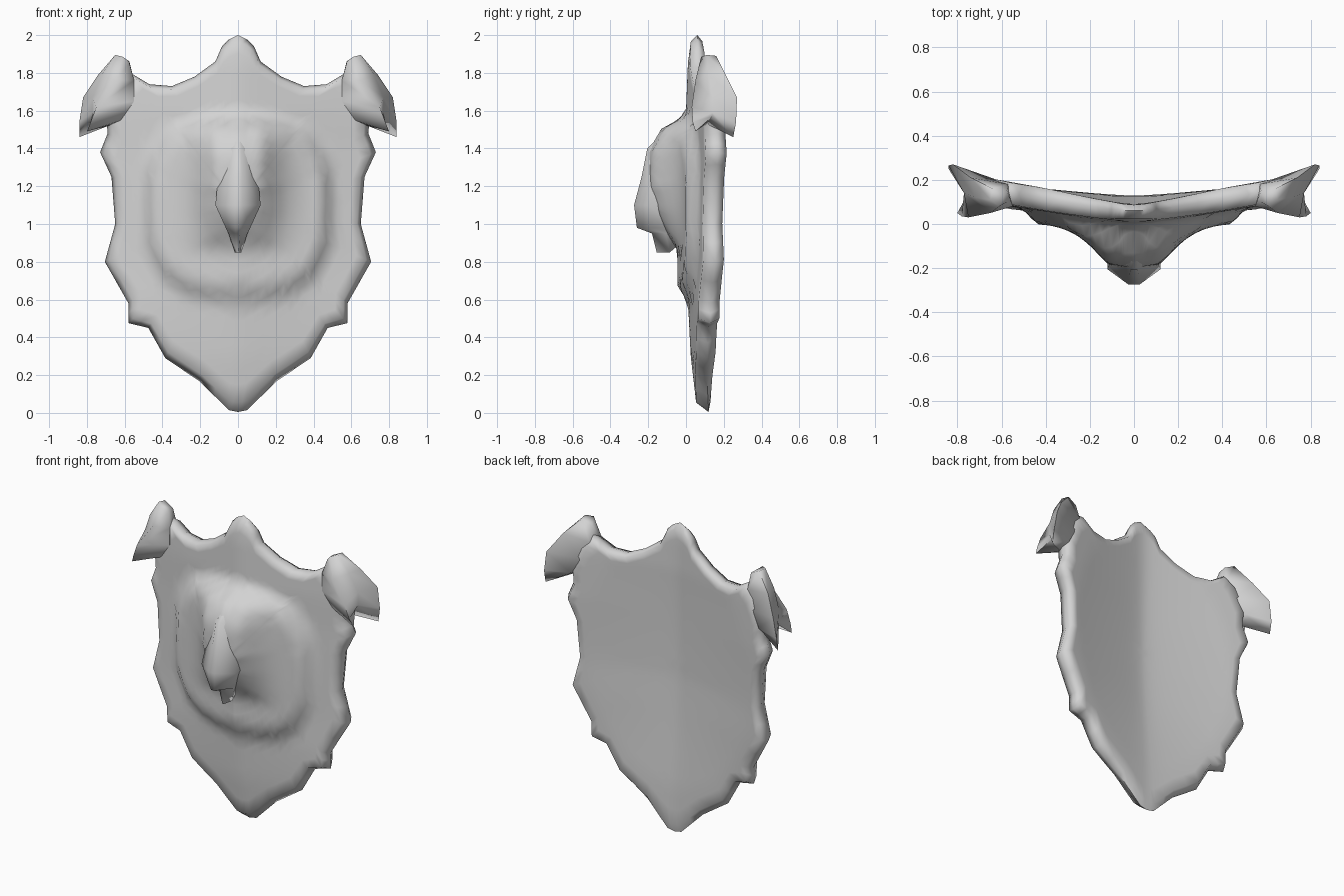
import bpy, bmesh, math

if "Cube" in bpy.data.objects:
    bpy.data.objects.remove(bpy.data.objects["Cube"])

steel = bpy.data.materials.new("grey_steel")
steel.diffuse_color = (0.65, 0.65, 0.65, 1)
steel.use_nodes = True
steel.node_tree.nodes["Principled BSDF"].inputs["Base Color"].default_value = steel.diffuse_color


def interp(x, pts):
    """Piecewise linear lookup in (key, value) pairs with rising keys."""
    if x <= pts[0][0]:
        return pts[0][1]
    for (a, va), (b, vb) in zip(pts, pts[1:]):
        if x <= b:
            return va + (vb - va) * (x - a) / (b - a)
    return pts[-1][1]


def finish(bm, name, angle):
    bmesh.ops.recalc_face_normals(bm, faces=bm.faces[:])
    me = bpy.data.meshes.new(name)
    bm.to_mesh(me)
    bm.free()
    me.materials.append(steel)
    ob = bpy.data.objects.new(name, me)
    bpy.context.collection.objects.link(ob)
    bpy.context.view_layer.objects.active = ob
    ob.select_set(True)
    bpy.ops.object.shade_smooth_by_angle(angle=math.radians(angle))
    ob.select_set(False)
    return ob


def loft(name, sections, angle):
    """Closed skin through equal-length rings of points."""
    bm = bmesh.new()
    rings = [[bm.verts.new(p) for p in s] for s in sections]
    n = len(rings[0])
    for a, b in zip(rings, rings[1:]):
        for i in range(n):
            j = (i + 1) % n
            bm.faces.new((a[i], a[j], b[j], b[i]))
    bm.faces.new(rings[0])
    bm.faces.new(rings[-1][::-1])
    return finish(bm, name, angle)


# --- shield body: right half of the outline, top to bottom tip
half = [(0, 2.0), (0.05, 1.975), (0.085, 1.94), (0.12, 1.86), (0.23, 1.78),
        (0.35, 1.73), (0.47, 1.74), (0.57, 1.80), (0.64, 1.74), (0.70, 1.6),
        (0.69, 1.48), (0.73, 1.38), (0.67, 1.25), (0.65, 1.0), (0.705, 0.8),
        (0.58, 0.58), (0.58, 0.475), (0.475, 0.45), (0.385, 0.29),
        (0.2, 0.165), (0.05, 0.015), (0, 0.005)]
loop = half + [(-x, z) for x, z in half[-2:0:-1]]
outline = []
for (x0, z0), (x1, z1) in zip(loop, loop[1:] + loop[:1]):
    outline += [(x0, z0), ((x0 + x1) / 2, (z0 + z1) / 2)]

# boss depth by height, its sideways fade, centre line depths and side sweep
BOSS_Z = [(0.86, 0), (0.95, 0.06), (1.08, 0.125), (1.2, 0.16), (1.38, 0.155),
          (1.5, 0.09), (1.58, 0.0)]
BOSS_X = [(0, 1), (0.12, 0.93), (0.2, 0.45), (0.27, 0.15), (0.36, 0)]
FRONT_Z = [(0, 0.06), (0.3, 0.025), (0.6, 0.01), (1.6, 0.0), (1.85, 0.01), (2.0, 0.03)]
BACK_Z = [(0, 0.13), (0.45, 0.12), (1.0, 0.10), (1.7, 0.10), (2.0, 0.085)]
SWEEP = [(0, 0.1), (0.45, 0.11), (0.8, 0.15), (1.4, 0.18)]
CENTRE_Z = 1.1


def vee(x):
    return math.sqrt(x * x + 0.0036) - 0.06


def front_y(x, z):
    base = interp(z, FRONT_Z) + 0.9 * interp(z, SWEEP) * vee(x)
    r = ((abs(x) / 0.51) ** 2.8 + (abs(z - 1.09) / 0.5) ** 2.8) ** (1 / 2.8)
    mask = interp(r, [(0, 1), (0.86, 1), (1.0, 0)])
    dome = -0.045 + 0.1 * abs(x) - interp(z, BOSS_Z) * interp(abs(x), BOSS_X)
    return base + mask * (min(dome, base) - base)


def back_y(x, z):
    dish = 0.02 * max(0, 1 - (x / 0.6) ** 2 - ((z - CENTRE_Z) / 0.8) ** 2)
    return interp(z, BACK_Z) + interp(z, SWEEP) * vee(x) - dish


steps = [0.07, 0.14, 0.21, 0.28, 0.35, 0.42, 0.49, 0.55, 0.61, 0.66, 0.71,
         0.76, 0.81, 0.86, 0.91, 0.97]


def inside(x, z, t):
    """Point a fraction t out from the hub; inner rings turn oval."""
    dz = z - CENTRE_Z
    oval = 1 / math.hypot(x / 0.65, dz / 0.8)
    k = t * (t * t + (1 - t * t) * oval)
    return x * k, CENTRE_Z + dz * k


bm = bmesh.new()
rim = []
for x, z in outline:
    w = interp(z, [(0, 0.85), (0.25, 0.55)])
    rim.append(bm.verts.new((x, (1 - w) * front_y(x, z) + w * back_y(x, z), z)))
n = len(rim)
for depth in (front_y, back_y):
    hub = bm.verts.new((0, depth(0, CENTRE_Z), CENTRE_Z))
    prev = None
    for t in steps + [None]:
        if t is None:
            ring = rim
        else:
            ring = []
            for x, z in outline:
                px, pz = inside(x, z, t)
                ring.append(bm.verts.new((px, depth(px, pz), pz)))
        for i in range(n):
            j = (i + 1) % n
            if prev:
                bm.faces.new((prev[i], prev[j], ring[j], ring[i]))
            else:
                bm.faces.new((hub, ring[j], ring[i]))
        prev = ring
finish(bm, "shield_body", 80)

# --- pointed beak flowing out of the boss: height, half width, front depth
beak = [(1.53, 0.03, -0.07), (1.4, 0.08, -0.205), (1.25, 0.105, -0.235),
        (1.1, 0.12, -0.275), (0.98, 0.065, -0.26), (0.95, 0.05, -0.18),
        (0.85, 0.018, -0.155)]
sections = []
for z, w, y in beak:
    back = -0.04
    lift = 0.04 if z < 0.9 else 0
    mid = y + 0.07
    sections.append([(-w, back, z + lift), (-w, mid, z), (-0.2 * w, y, z),
                     (0.2 * w, y, z), (w, mid, z), (w, back, z + lift)])
loft("beak", sections, 75)

# --- two-pronged corner claws, mirrored
claw = [
    [(.575, .10, 1.85), (.61, .08, 1.885), (.65, .11, 1.895), (.64, .16, 1.89), (.575, .15, 1.86)],
    [(.55, .08, 1.76), (.65, .05, 1.76), (.72, .12, 1.79), (.74, .21, 1.79), (.57, .18, 1.76)],
    [(.55, .08, 1.65), (.75, .03, 1.62), (.77, .14, 1.67), (.82, .27, 1.67), (.62, .20, 1.65)],
    [(.62, .09, 1.55), (.78, .035, 1.54), (.77, .14, 1.59), (.84, .265, 1.54), (.68, .22, 1.55)],
    [(.66, .11, 1.53), (.80, .05, 1.49), (.75, .14, 1.57), (.84, .25, 1.46), (.71, .22, 1.53)],
]
for side, s in (("right", 1), ("left", -1)):
    loft("corner_claw_" + side, [[(s * x, y, z) for x, y, z in r] for r in claw], 85)
